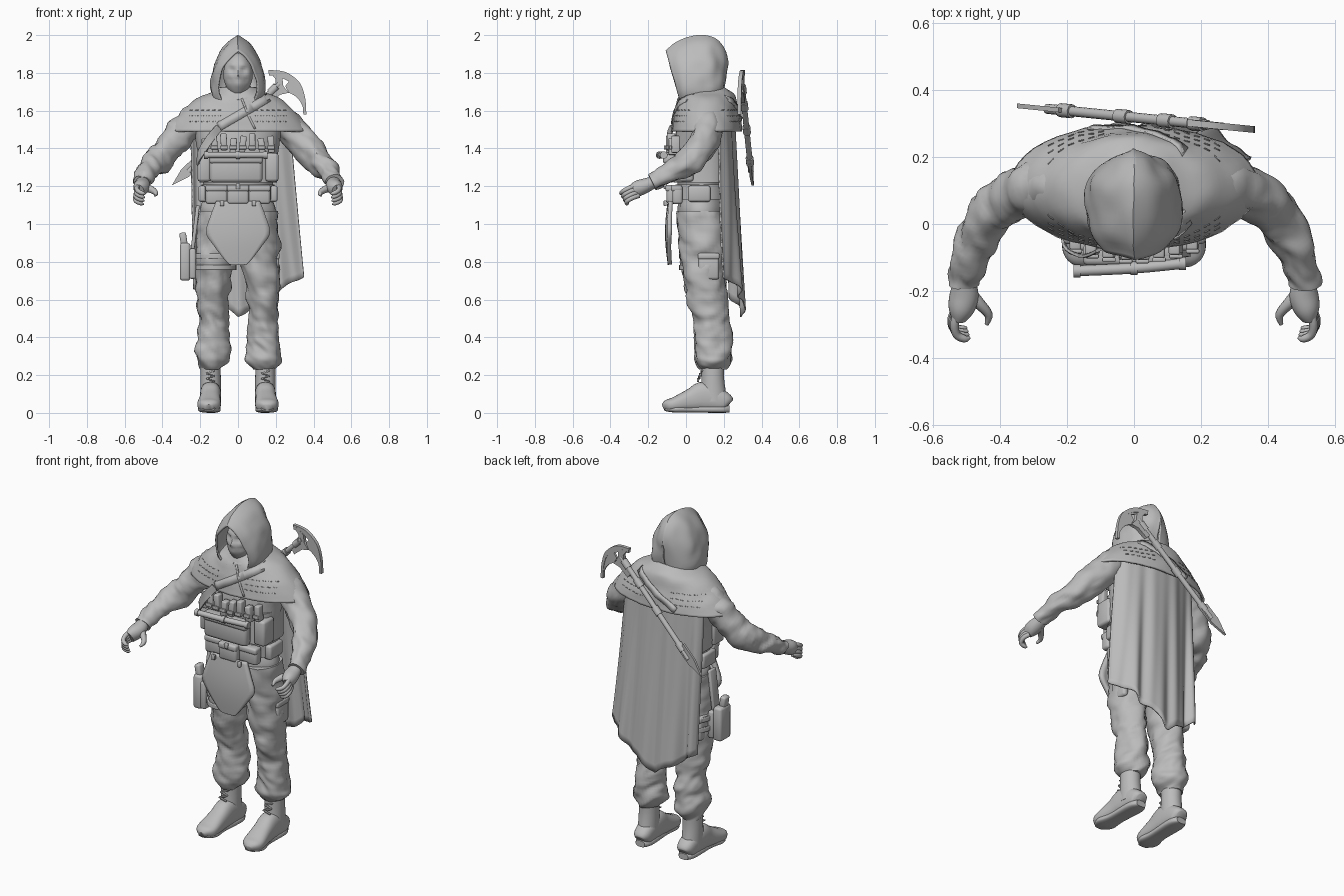
import bpy, bmesh, math
from mathutils import Vector, noise
from mathutils.bvhtree import BVHTree

cube = bpy.data.objects.get("Cube")
if cube:
    bpy.data.objects.remove(cube, do_unlink=True)

grey = bpy.data.materials.new("plain grey")
grey.use_nodes = True
tone = (0.5, 0.5, 0.5, 1)
grey.diffuse_color = tone
grey.node_tree.nodes["Principled BSDF"].inputs["Base Color"].default_value = tone


def finish(name, bm, thick=0, angle=50):
    bmesh.ops.recalc_face_normals(bm, faces=bm.faces)
    mesh = bpy.data.meshes.new(name)
    bm.to_mesh(mesh)
    bm.free()
    obj = bpy.data.objects.new(name, mesh)
    bpy.context.collection.objects.link(obj)
    mesh.materials.append(grey)
    if thick:
        shell = obj.modifiers.new("shell", 'SOLIDIFY')
        shell.thickness = thick
        shell.offset = 0
    bpy.ops.object.select_all(action='DESELECT')
    obj.select_set(True)
    bpy.context.view_layer.objects.active = obj
    bpy.ops.object.shade_smooth_by_angle(angle=math.radians(angle))
    return obj


def spline(keys, n):
    """Smooth interpolation through key tuples, n steps per span."""
    keys = [Vector(k) for k in keys]
    out = []
    for i in range(len(keys) - 1):
        p0, p1, p2, p3 = keys[max(i - 1, 0)], keys[i], keys[i + 1], keys[min(i + 2, len(keys) - 1)]
        for j in range(n):
            t = j / n
            out.append((p1 * 2 + (p2 - p0) * t + (p0 * 2 - p1 * 5 + p2 * 4 - p3) * t * t
                        + (p1 * 3 - p0 - p2 * 3 + p3) * t ** 3) / 2)
    return out + [keys[-1]]


def skin(bm, rows, closed, caps=False):
    rows = [[bm.verts.new(p) for p in row] for row in rows]
    for a, b in zip(rows, rows[1:]):
        n = len(a)
        for i in range(n if closed else n - 1):
            k = (i + 1) % n
            bm.faces.new((a[i], a[k], b[k], b[i]))
    if caps:
        bm.faces.new(rows[0])
        bm.faces.new(rows[-1])


def loft(name, keys, flat=True, power=2, wrinkle=0, steps=4, sides=28, side=1, caps=True, thick=0):
    """Skin rings given as x, y, z, radius one, radius two; flat rings stay level."""
    path = spline(keys, steps)
    rows = []
    for i, k in enumerate(path):
        c = Vector(k[:3])
        u, v = Vector((1, 0, 0)), Vector((0, 1, 0))
        if not flat:
            t = (Vector(path[min(i + 1, len(path) - 1)][:3]) - Vector(path[max(i - 1, 0)][:3])).normalized()
            u = t.cross(Vector((0, 0, 1))).normalized()
            v = u.cross(t)
        row = []
        for j in range(sides):
            a = math.tau * j / sides
            ca, sa = math.cos(a), math.sin(a)
            d = u * math.copysign(abs(ca) ** (2 / power), ca) * k[3] + v * math.copysign(abs(sa) ** (2 / power), sa) * k[4]
            p = c + d
            if wrinkle:
                q = Vector((p.x * 9, p.y * 9, p.z * 13 + p.x * 9 * side))
                p += d.normalized() * wrinkle * (noise.noise(q) + noise.noise(q * 2.3) / 2)
            row.append((p.x * side, p.y, p.z))
        rows.append(row)
    bm = bmesh.new()
    skin(bm, rows, True, caps)
    return finish(name, bm, thick)


def box(name, centre, size, bevel=0.01, turn=0):
    bm = bmesh.new()
    bmesh.ops.create_cube(bm, size=1)
    bmesh.ops.scale(bm, vec=size, verts=bm.verts)
    bmesh.ops.bevel(bm, geom=bm.edges[:], offset=bevel, segments=2, affect='EDGES', profile=0.5)
    obj = finish(name, bm)
    obj.location = centre
    obj.rotation_euler.y = turn


def slant(x):
    """Depth of the slung scythe behind the back."""
    return .318 - .1 * x


def blade(name, outline, depth):
    bm = bmesh.new()
    face = bm.faces.new([bm.verts.new((x, slant(x) - depth / 2, z)) for x, z in outline])
    new = bmesh.ops.extrude_face_region(bm, geom=[face])["geom"]
    bmesh.ops.translate(bm, vec=(0, depth, 0), verts=[g for g in new if isinstance(g, bmesh.types.BMVert)])
    finish(name, bm, angle=30)


def drape(name, target, lines, width, facing=1, thick=0.008):
    """Lay ribbons, given as x, z lines, against a target's front or back."""
    tree = BVHTree.FromPolygons([v.co for v in target.data.vertices], [p.vertices[:] for p in target.data.polygons])
    bm = bmesh.new()
    for line in lines:
        rows = []
        for p, q in zip(line, line[1:]):
            a, b = Vector(p), Vector(q)
            n = max(2, int((b - a).length / 0.02))
            across = Vector((a.y - b.y, b.x - a.x)).normalized() * width / 2
            for i in range(n + 1):
                c = a.lerp(b, i / n)
                row = []
                for e in (c - across, c + across):
                    hit = tree.ray_cast(Vector((e.x, -facing, e.y)), Vector((0, facing, 0)))[0]
                    if hit:
                        row.append(hit + Vector((0, -.007 * facing, .004)))
                if len(row) == 2:
                    rows.append(row)
        skin(bm, rows, False)
    finish(name, bm, thick)


# Torso, neck and shoulder mantle
loft("torso", [(0, .08, .96, .18, .11), (0, .08, 1.07, .2, .125), (0, .08, 1.15, .18, .12),
               (0, .08, 1.27, .195, .13), (0, .08, 1.42, .22, .14), (0, .09, 1.54, .23, .13),
               (0, .08, 1.64, .12, .09), (0, .06, 1.74, .06, .06)], wrinkle=.008)
mantle = loft("mantle", [(0, .1, 1.72, .09, .1), (0, .11, 1.69, .145, .132), (0, .11, 1.66, .215, .147),
                         (0, .108, 1.6, .285, .163), (0, .11, 1.55, .33, .175), (0, .11, 1.49, .37, .182)],
              wrinkle=.008, sides=48, caps=False, thick=.012)
loft("neck_scarf", [(.095 * math.sin(a), .075 - .095 * math.cos(a), 1.67 - .02 * math.cos(a), .03, .035)
                    for a in [math.tau * i / 12 for i in range(13)]], flat=False, wrinkle=.014, sides=12)

# Hood made of pointed arches from brim to back
arch = spline([(0, .76), (.2, 1), (.45, .96), (.7, .75), (.9, .36), (1, 0)], 4)
arch = [(h, w) for h, w in arch] + [(h, -w) for h, w in arch[-2::-1]]
rows = []
for yt, zt, yb, zb, w in spline([(-.105, 1.915, -.025, 1.64, .1), (-.045, 1.962, .0, 1.63, .13), (.04, 1.992, .06, 1.64, .138),
                                 (.115, 1.993, .125, 1.64, .132), (.172, 1.965, .165, 1.64, .1),
                                 (.208, 1.91, .182, 1.64, .062), (.222, 1.85, .185, 1.65, .005)], 4):
    row = []
    for h, f in arch:
        p = Vector((w * f, yb + (yt - yb) * h, zb + (zt - zb) * h))
        row.append(p + Vector((1, .5, 0)) * noise.noise(p * 14) * .009)
    rows.append(row)
bm = bmesh.new()
skin(bm, rows, False)
finish("hood", bm, .01)

# Masked head with sunken sockets, nose and narrowed jaw
bm = bmesh.new()
bmesh.ops.create_uvsphere(bm, u_segments=40, v_segments=30, radius=1)
for v in bm.verts:
    p = v.co
    jaw = 1 - .25 * max(0, -p.z) ** 1.5
    p.x, p.y, p.z = p.x * .078 * jaw, p.y * .088, p.z * .12
    if p.y < 0:
        for cx, cz, r, d in ((.03, .03, .019, .018), (0, .0, .012, -.016), (.0, -.045, .02, -.007),
                             (.045, -.02, .014, .009), (.03, .055, .016, -.007)):
            p.y += d * math.exp(-((abs(p.x) - cx) ** 2 + (p.z - cz) ** 2) / r ** 2)
    v.co = p + Vector((0, .03, 1.785))
finish("masked_head", bm)

# Limbs, mirrored
for s, tag in ((1, "left"), (-1, "right")):
    loft(tag + "_trouser_leg", [(.1, .075, 1.07, .105, .125), (.112, .08, .92, .108, .12), (.12, .088, .8, .102, .113),
                                (.128, .105, .65, .092, .108), (.13, .125, .54, .084, .1), (.13, .138, .45, .08, .095),
                                (.135, .142, .36, .086, .1), (.138, .142, .28, .09, .092), (.142, .142, .23, .055, .065)],
         wrinkle=.019, side=s, steps=7, sides=36)
    loft(tag + "_boot_shaft", [(.145, .142, .29, .052, .062), (.145, .142, .18, .054, .06), (.145, .145, .06, .055, .075)],
         side=s)
    loft(tag + "_boot_foot", [(.143, .228, .045, .03, .03), (.143, .205, .058, .05, .052), (.145, .1, .085, .056, .08),
                              (.147, .03, .068, .056, .062), (.153, -.06, .045, .062, .039), (.155, -.1, .038, .05, .031),
                              (.155, -.122, .03, .02, .016)], flat=False, power=2.5, side=s)
    loft(tag + "_boot_sole", [(.143, .23, .02, .03, .018), (.143, .18, .02, .051, .02), (.147, .03, .02, .048, .018),
                              (.153, -.06, .02, .06, .018), (.155, -.112, .022, .03, .012)],
         flat=False, power=3, side=s)
    for i in range(5):
        box(tag + "_boot_lace", (s * .146, .088 - .006 * i, .23 - .014 * i), (.05, .012, .007), .002, .3 * (-1) ** i)
    loft(tag + "_sleeve", [(.2, .12, 1.56, .07, .085), (.28, .11, 1.5, .08, .085), (.345, .09, 1.425, .075, .08),
                           (.41, .05, 1.355, .07, .075), (.45, -.01, 1.31, .066, .07), (.485, -.08, 1.275, .058, .058),
                           (.505, -.15, 1.235, .046, .046), (.508, -.18, 1.22, .044, .042)],
         flat=False, wrinkle=.018, side=s, steps=6)
    loft(tag + "_palm", [(.508, -.165, 1.225, .032, .03), (.507, -.21, 1.205, .043, .038), (.515, -.25, 1.19, .04, .042),
                         (.522, -.278, 1.175, .025, .036)], flat=False, side=s)
    for i in range(4):
        x, z = .53 + .003 * i, 1.205 - .018 * i
        loft(tag + "_finger", [(x - .01, -.25, z, .014, .014), (x + .005, -.295 + .004 * i, z - .012, .013, .013),
                               (x, -.33 + .006 * i, z - .03, .012, .012), (x - .025, -.343 + .01 * i, z - .042, .011, .011),
                               (x - .04, -.338 + .01 * i, z - .046, .004, .004)], flat=False, side=s, sides=10)
    loft(tag + "_thumb", [(.5, -.2, 1.195, .024, .024), (.465, -.235, 1.185, .018, .02), (.435, -.27, 1.165, .013, .014),
                          (.44, -.3, 1.15, .006, .006)], flat=False, side=s, sides=12)
    box(tag + "_cargo_pocket", (s * .2, .12, .77), (.036, .11, .13), .014)
    box(tag + "_cargo_flap", (s * .202, .12, .83), (.038, .115, .035), .01)
    # Side pouches on the chest rig
    box(tag + "_side_pouch", (s * .18, -.01, 1.3), (.07, .1, .15), .014)
    box(tag + "_hip_pouch", (s * .185, .07, 1.16), (.05, .12, .085), .012)

# Belt, groin guard and chest rig
loft("belt", [(0, .08, z, .192, .135) for z in (1.13, 1.21)], power=2.4)
loft("chest_rig", [(0, .08, z, .205, .146) for z in (1.22, 1.4)], power=2.8, wrinkle=.004)
bm = bmesh.new()
skin(bm, [[(x * k / 6, -.085 - .015 * math.sin((z - .78) * 9) + .5 * (x * k / 6) ** 2, z) for k in range(-6, 7)]
          for x, z in spline([(.035, .785), (.06, .8), (.13, .89), (.168, .955), (.145, 1.04), (.115, 1.12)], 4)], False)
finish("groin_guard", bm, .022)
for i in (-1, 0, 1):
    box("belt_pouch", (i * .113, -.075 + .03 * abs(i), 1.155), (.116, .055, .1), .014)
    box("belt_pouch_flap", (i * .113, -.08 + .03 * abs(i), 1.19), (.118, .058, .035), .01)
    box("belt_clip", (i * .085, -.11, 1.2 - .09 * abs(i)), (.022, .016, .03), .004)
box("front_pouch", (-.01, -.085, 1.295), (.28, .06, .15), .02)
box("front_pouch_flap", (-.01, -.091, 1.345), (.285, .064, .05), .014)
for i in range(8):
    x = -.175 + .05 * i
    box("magazine", (x, -.085 + x * x, 1.41 + .012 * (i % 3)), (.034, .045, .09), .006, .12 * math.sin(i * 5))
    box("magazine_strap", (x, -.112 + x * x, 1.405), (.04, .012, .02), .003)
tube = [(-.17, -.14), (.0, -.132), (.145, -.118)]
loft("signal_tube", [(x, y, 1.365, .016, .016) for x, y in tube], flat=False, sides=16)
for x, y in tube:
    loft("tube_band", [(x + d, y, 1.365, .02, .02) for d in (-.01, .01)], flat=False, sides=16)

# Holster with thigh straps
box("holster", (-.28, .06, .8), (.056, .1, .2), .014)
box("holster_grip", (-.288, .05, .915), (.036, .05, .08), .01, -.15)
box("holster_panel", (-.24, .06, .79), (.035, .11, .16), .01)
box("holster_hanger", (-.228, .06, .97), (.02, .06, .26), .006, .12)
for z in (.77, .83):
    loft("thigh_strap", [(-.125, .09, z + d, .112, .122) for d in (-.013, .013)], caps=False, thick=.01)

# Folded back cape, broad in the middle with deeper folds at the edges
bm = bmesh.new()
rows = []
for j in range(25):
    v, row = j / 24, []
    for i in range(73):
        u = i / 72
        x = (-.25 + .52 * u) * (1 - v) + (-.235 + .585 * u) * v
        hem = .51 + .62 * abs(x) + .008 * math.sin(u * 24)
        bow = (2 * u - 1) ** 2
        fold = (.004 + .018 * v) * (.35 + bow) * (math.sin(u * 24 + v) + .5 * math.sin(u * 43 - v))
        row.append((x, .255 + .05 * v - bow * (.075 + .015 * v) + fold, 1.58 + (hem - 1.58) * v))
    rows.append(row)
skin(bm, rows, False)
finish("cape", bm, .008)

# Scythe slung across the back
for part, r, spans in (("scythe_shaft", .015, [(-.26, .22)]),
                       ("shaft_collar", .021, [(x, x + .035) for x in (-.22, -.05, .08, .17)])):
    for span in spans:
        loft(part, [(x, slant(x), 1.53 + .97 * x, r, r) for x in span], flat=False, sides=12)
blade("scythe_spike", [(-.35, 1.205), (-.26, 1.25), (-.19, 1.315), (-.225, 1.36), (-.3, 1.29)], .014)
outer = [tuple(p) for p in spline([(.16, 1.815), (.25, 1.805), (.325, 1.75), (.355, 1.67), (.362, 1.58)], 5)]
inner = [tuple(p) for p in spline([(.358, 1.58), (.325, 1.655), (.27, 1.695), (.225, 1.69)], 5)]
ridge = [(.02 + x * .9, .19 + z * .88) for x, z in outer[::-1]]
blade("scythe_blade", outer + inner[:11] + [(.25, 1.73), (.27, 1.755), (.23, 1.775)], .012)
blade("scythe_socket", [(.16, 1.815), (.2, 1.8), (.235, 1.775), (.24, 1.73), (.27, 1.695), (.225, 1.685),
                        (.17, 1.64), (.145, 1.67), (.195, 1.72), (.2, 1.765)], .022)
blade("blade_edge_trim", outer + ridge, .02)

# Sling straps, neck cord and stitched seams
drape("chest_sling", mantle, [[(.16, 1.665), (.07, 1.61), (-.12, 1.5)]], .045)
loft("lower_sling", [(-.1, -.075, 1.51, .005, .022), (-.15, -.095, 1.45, .005, .022),
                     (-.2, -.075, 1.37, .005, .022), (-.215, -.03, 1.32, .005, .022)], flat=False, power=5)
drape("neck_cord", mantle, [[(.02, 1.66), (.05, 1.58), (.09, 1.5)]], .01)
drape("back_sling", mantle, [[(.17, 1.67), (-.15, 1.5)]], .035, -1)
for facing, tag in ((1, "front"), (-1, "back")):
    dashes = [[(s * x, z), (s * (x + .016), z - .002)] for s in (1, -1)
              for z in (1.54, 1.57, 1.6) for x in [.09 + .03 * i for i in range(6)]]
    drape(tag + "_stitches", mantle, dashes, .0025, facing, .003)
